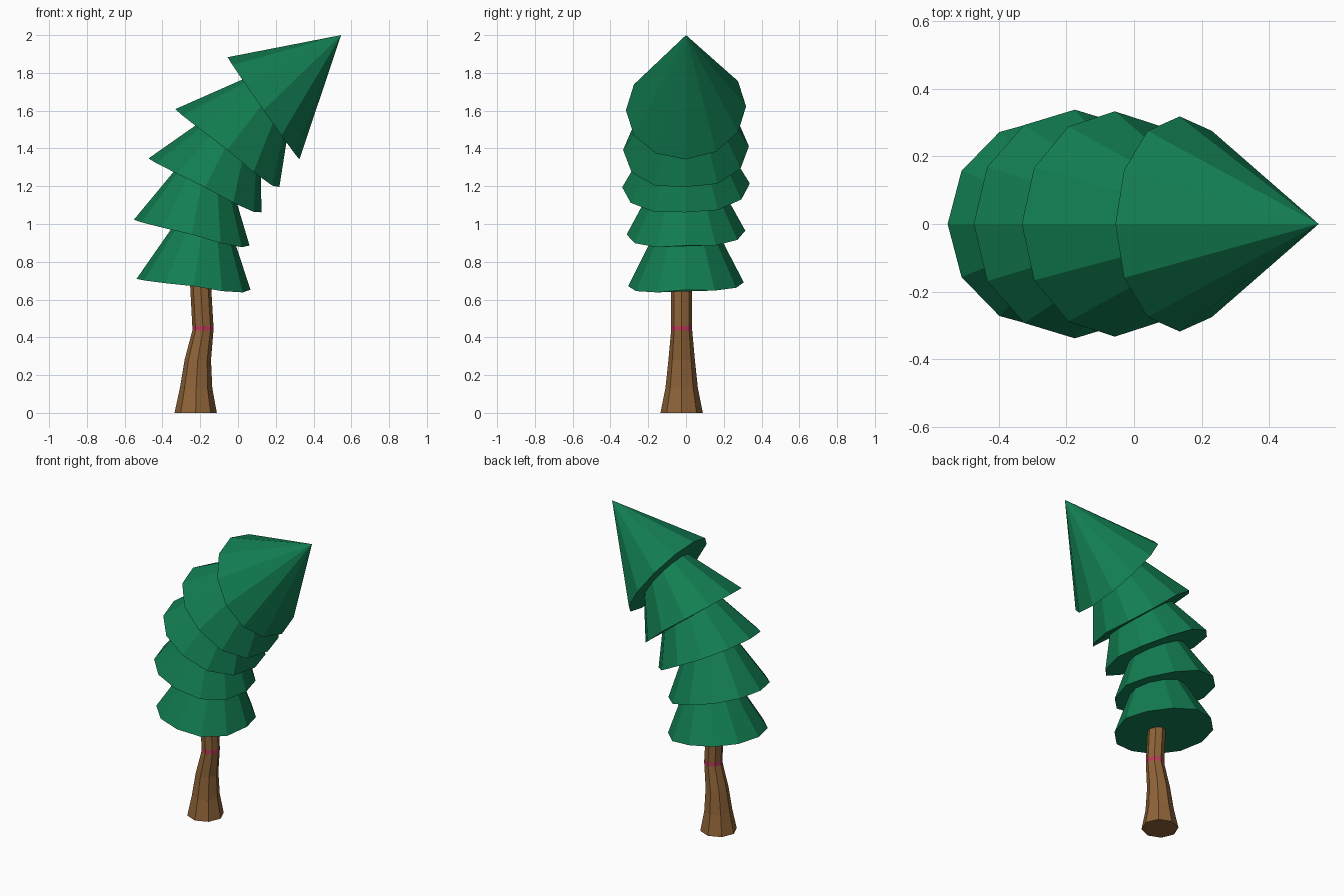
import bpy, bmesh, math

if "Cube" in bpy.data.objects:
    bpy.data.objects.remove(bpy.data.objects["Cube"])


def material(name, rgb):
    m = bpy.data.materials.new(name)
    m.diffuse_color = (*rgb, 1)
    m.use_nodes = True
    m.node_tree.nodes["Principled BSDF"].inputs["Base Color"].default_value = m.diffuse_color
    return m


GREEN = material("pine green", (0.006, 0.205, 0.083))
BROWN = material("bark brown", (0.27, 0.125, 0.04))
PINK = material("pink band", (0.50, 0.042, 0.10))


def finish(bm, name, mats):
    bmesh.ops.recalc_face_normals(bm, faces=bm.faces)
    mesh = bpy.data.meshes.new(name)
    bm.to_mesh(mesh)
    bm.free()
    for m in mats:
        mesh.materials.append(m)
    ob = bpy.data.objects.new(name, mesh)
    bpy.context.collection.objects.link(ob)


# Trunk: octagonal rings (z, centre x, radius), with a thin pink band
def trunk(rows, sides=8, cy=-0.023):
    bm = bmesh.new()
    rings = []
    for z, cx, r in rows:
        angles = [2 * math.pi * i / sides for i in range(sides)]
        rings.append([bm.verts.new((cx + r * math.cos(a), cy + r * math.sin(a), z))
                      for a in angles])
    for k, (lo, hi) in enumerate(zip(rings, rings[1:])):
        for i in range(sides):
            j = (i + 1) % sides
            f = bm.faces.new((lo[i], lo[j], hi[j], hi[i]))
            f.material_index = 1 if abs(rows[k][0] - 0.435) < 0.001 else 0
    bm.faces.new(rings[0])
    bm.faces.new(rings[-1])
    finish(bm, "trunk", (BROWN, PINK))


trunk([(0, -0.224, 0.112), (0.13, -0.222, 0.086), (0.28, -0.213, 0.07),
       (0.435, -0.186, 0.056), (0.46, -0.186, 0.056), (0.80, -0.205, 0.055)])


# Foliage tier: leaning 12-sided cone from its left and right rim points and tip
def tier(name, left, right, tip, ry, droop, sides=12):
    bm = bmesh.new()
    cx, cz = (left[0] + right[0]) / 2, (left[1] + right[1]) / 2
    dx, dz = (right[0] - left[0]) / 2, (right[1] - left[1]) / 2
    rim = []
    for i in range(sides):
        a = 2 * math.pi * i / sides
        c, s = math.cos(a), math.sin(a)
        sag = droop * abs(math.sin(2 * a)) if c > 0 else 0
        rim.append(bm.verts.new((cx + dx * c, ry * s, cz + dz * c + 0.01 * s - sag)))
    top = bm.verts.new((tip[0], 0, tip[1]))
    for i in range(sides):
        bm.faces.new((rim[i], rim[(i + 1) % sides], top))
    bm.faces.new(rim)
    finish(bm, name, (GREEN,))


tier("foliage_1", (-0.537, 0.71), (0.066, 0.652), (-0.14, 1.28), 0.306, 0.015)
tier("foliage_2", (-0.551, 1.023), (0.061, 0.886), (-0.13, 1.53), 0.314, 0.015)
tier("foliage_3", (-0.474, 1.347), (0.124, 1.062), (0.115, 1.76), 0.338, 0.014)
tier("foliage_4", (-0.332, 1.608), (0.219, 1.196), (0.33, 1.90), 0.333, 0.018)
tier("foliage_5", (-0.055, 1.883), (0.325, 1.342), (0.546, 2.0), 0.318, 0)
